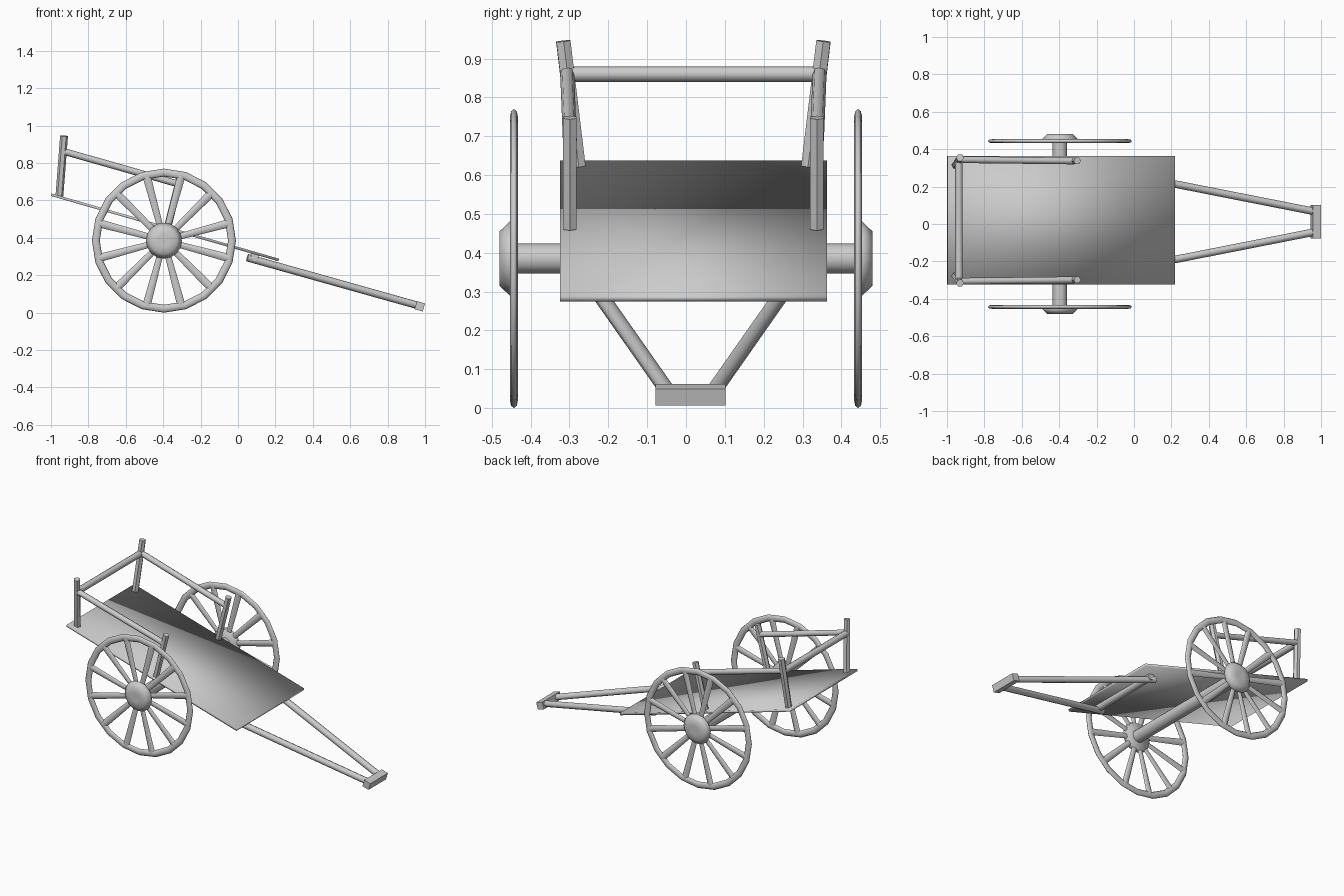
import bpy, bmesh, math
from mathutils import Vector, Matrix

if "Cube" in bpy.data.objects:
    bpy.data.objects.remove(bpy.data.objects["Cube"])

TILT = math.atan2(0.35, 1.22)   # downward slope of bed and shafts
MID = 0.019                     # y centre line of the bed
WX, WZ, WR = -0.396, 0.385, 0.385


def finish(name, bm, angle=None):
    bmesh.ops.recalc_face_normals(bm, faces=bm.faces[:])
    me = bpy.data.meshes.new(name)
    bm.to_mesh(me)
    bm.free()
    ob = bpy.data.objects.new(name, me)
    bpy.context.collection.objects.link(ob)
    bpy.ops.object.select_all(action='DESELECT')
    ob.select_set(True)
    bpy.context.view_layer.objects.active = ob
    if angle is None:
        bpy.ops.object.shade_smooth()
    else:
        bpy.ops.object.shade_smooth_by_angle(angle=math.radians(angle))
    return ob


def add_rod(bm, a, b, r1, r2=None, sides=8, flat=1.0):
    a, b = Vector(a), Vector(b)
    d = b - a
    rot = d.to_track_quat('Z', 'Y').to_matrix().to_4x4()
    new = bmesh.ops.create_cone(bm, cap_ends=True, segments=sides, radius1=r1,
                                radius2=r1 if r2 is None else r2, depth=d.length)['verts']
    bmesh.ops.transform(bm, verts=new, matrix=Matrix.Translation((a + b) / 2) @ rot)
    if flat != 1.0:      # squash across y for thin spokes
        for v in new:
            v.co.y = a.y + (v.co.y - a.y) * flat


def rod(name, a, b, r1, r2=None, sides=8):
    bm = bmesh.new()
    add_rod(bm, a, b, r1, r2, sides)
    return finish(name, bm, 50)


def box(name, centre, size, angle=None):
    bm = bmesh.new()
    bmesh.ops.create_cube(bm, size=1)
    m = (Matrix.Translation(centre) @ Matrix.Rotation(TILT, 4, 'Y')
         @ Matrix.Diagonal((*size, 1)))
    bmesh.ops.transform(bm, verts=bm.verts[:], matrix=m)
    return finish(name, bm, angle)


def revolve(name, profile, n, closed):
    # profile of (radius, y) spun about the wheel axis
    bm = bmesh.new()
    rings = []
    for i in range(n):
        t = 2 * math.pi * i / n
        rings.append([bm.verts.new((WX + r * math.cos(t), y, WZ + r * math.sin(t)))
                      for r, y in profile])
    k = len(profile)
    for i in range(n):
        p, q = rings[i], rings[(i + 1) % n]
        for j in range(k if closed else k - 1):
            bm.faces.new((p[j], q[j], q[(j + 1) % k], p[(j + 1) % k]))
    if not closed:
        bm.faces.new([r[0] for r in rings])
        bm.faces.new([r[-1] for r in rings])
    return finish(name, bm)


# sloping bed, soft shaded over its edges
box("bed", (-0.39, MID, 0.456), (1.265, 0.687, 0.014))

# axle
rod("axle", (WX, -0.44, WZ), (WX, 0.44, WZ), 0.039, sides=12)

# wheels
for side, label in ((-1, "front"), (1, "back")):
    yc = side * 0.443
    rim = [(WR - 0.021 + 0.021 * math.cos(math.pi * j / 4),
            yc + 0.0105 * math.sin(math.pi * j / 4)) for j in range(8)]
    revolve(label + "_wheel_rim", rim, 20, True)
    hub = [(0.085, side * 0.434), (0.096, side * 0.453),
           (0.07, side * 0.48), (0.03, side * 0.4805)]
    revolve(label + "_wheel_hub", hub, 16, False)
    bm = bmesh.new()
    for i in range(12):
        t = math.radians(15 + 30 * i)
        c, s = math.cos(t), math.sin(t)
        add_rod(bm, (WX + 0.06 * c, yc, WZ + 0.06 * s),
                (WX + 0.358 * c, yc, WZ + 0.358 * s), 0.016, 0.022, 6, 0.5)
    finish(label + "_wheel_spokes", bm, 50)

# side posts and rails
for side, label in ((-1, "front"), (1, "back")):
    rod(label + "_rear_post", (-0.955, MID + side * 0.296, 0.622),
        (-0.93, MID + side * 0.335, 0.945), 0.021, sides=6)
    rod(label + "_fore_post", (-0.375, MID + side * 0.318, 0.462),
        (-0.303, MID + side * 0.318, 0.748), 0.02, sides=6)
    rod(label + "_side_rail", (-0.935, MID + side * 0.325, 0.863),
        (-0.32, MID + side * 0.318, 0.688), 0.018)

# rail across the rear
rod("rear_rail", (-0.936, MID - 0.325, 0.86), (-0.936, MID + 0.325, 0.86), 0.02)

# drawing shafts with cross bar and hand grip
rod("shaft_cross_bar", (0.088, -0.235, 0.298), (0.088, 0.26, 0.298), 0.023)
for side, label in ((-1, "front"), (1, "back")):
    rod(label + "_shaft", (0.05, 0.012 + side * 0.235, 0.294),
        (0.97, 0.012 + side * 0.054, 0.036), 0.02)
box("hand_grip", (0.972, 0.012, 0.034), (0.045, 0.18, 0.045), 30)
